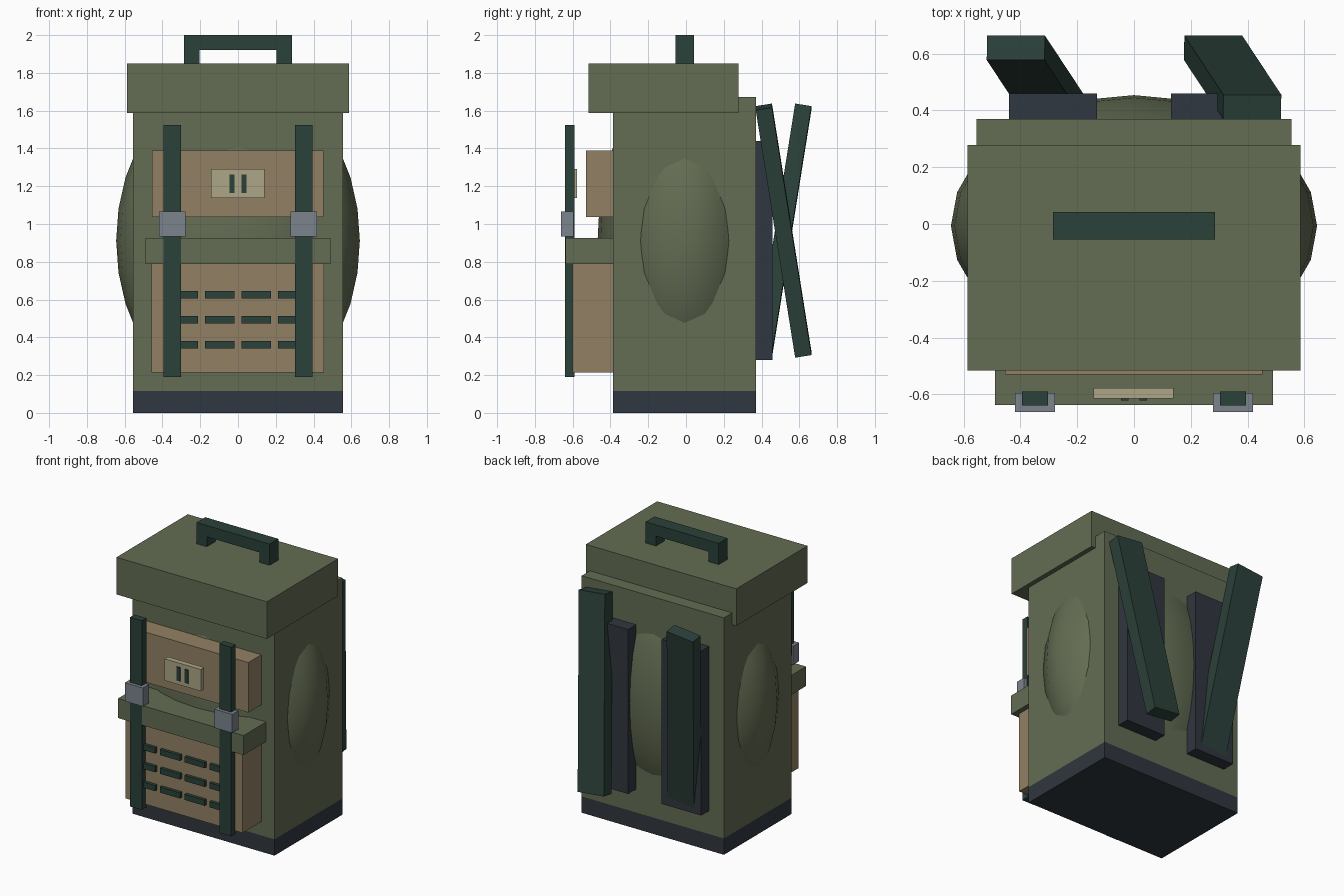
import bpy
from math import radians

if "Cube" in bpy.data.objects:
    bpy.data.objects.remove(bpy.data.objects["Cube"])


def material(name, rgb):
    m = bpy.data.materials.new(name)
    m.diffuse_color = (*rgb, 1)
    m.use_nodes = True
    m.node_tree.nodes["Principled BSDF"].inputs["Base Color"].default_value = m.diffuse_color
    return m


OLIVE = material("olive_canvas", (0.125, 0.15, 0.085))
TAN = material("tan_canvas", (0.29, 0.22, 0.125))
GREEN = material("dark_green_webbing", (0.024, 0.052, 0.042))
NAVY = material("dark_padding", (0.030, 0.038, 0.050))
METAL = material("buckle_metal", (0.20, 0.23, 0.27))
CREAM = material("cream_patch", (0.42, 0.38, 0.24))


def box(name, x, y, z, mat, rot=(0, 0, 0)):
    """Box from (min, max) ranges on each axis, rotated about its centre."""
    bpy.ops.mesh.primitive_cube_add(
        size=1, location=[(a + b) / 2 for a, b in (x, y, z)],
        rotation=[radians(r) for r in rot])
    o = bpy.context.object
    o.name = name
    o.scale = [b - a for a, b in (x, y, z)]
    o.data.materials.append(mat)
    return o


# main bag: base, body, lid
box("base", (-.555, .555), (-.386, .37), (0, .115), NAVY)
box("body", (-.555, .555), (-.386, .37), (.115, 1.672), OLIVE)
box("lid", (-.587, .587), (-.517, .278), (1.588, 1.85), OLIVE)

# rounded stuffing that bulges through the body walls
bpy.ops.mesh.primitive_uv_sphere_add(segments=24, ring_count=16, radius=1,
                                     location=(0, -.007, .912))
bulge = bpy.context.object
bulge.name = "bulge"
bulge.scale = (.645, .461, .87)
bulge.data.materials.append(OLIVE)
bpy.ops.object.shade_smooth_by_angle(angle=radians(40))

# carry handle
box("handle_grip", (-.285, .285), (-.055, .042), (1.92, 2.0), GREEN)

# front pockets and flap
box("upper_pocket", (-.455, .452), (-.53, -.386), (1.037, 1.39), TAN)
box("lower_pocket", (-.458, .455), (-.6, -.386), (.215, .79), TAN)
box("pocket_flap", (-.49, .49), (-.638, -.386), (.788, .926), OLIVE)

# patch with two bars
box("patch", (-.142, .14), (-.615, -.577), (1.137, 1.29), CREAM)

# webbing rows on the lower pocket
for z in (.36, .493, .625):
    for x in (-.29, -.097, .097, .29):
        box("webbing_loop", (x - .078, x + .078), (-.622, -.595),
            (z - .02, z + .02), GREEN)

# paired parts, left and right
for s, side in ((-1, "left"), (1, "right")):
    def pair(name, x, y, z, mat, rot=(0, 0, 0)):
        box(f"{name}_{side}", sorted((s * x[0], s * x[1])), y, z, mat, rot)

    pair("handle_post", (.205, .285), (-.055, .042), (1.85, 1.92), GREEN)
    pair("patch_bar", (.019, .045), (-.621, -.61), (1.165, 1.262), GREEN)
    pair("front_strap", (.303, .395), (-.64, -.59), (.19, 1.525), GREEN)
    pair("buckle", (.279, .419), (-.663, -.595), (.935, 1.066), METAL)
    pair("back_pad", (.13, .44), (.37, .459), (.28, 1.44), NAVY)
    # shoulder straps lean opposite ways
    pair("shoulder_strap", (.245, .45), (.473, .56), (.298, 1.632), GREEN,
         (s * 9, s * 6, 0))
